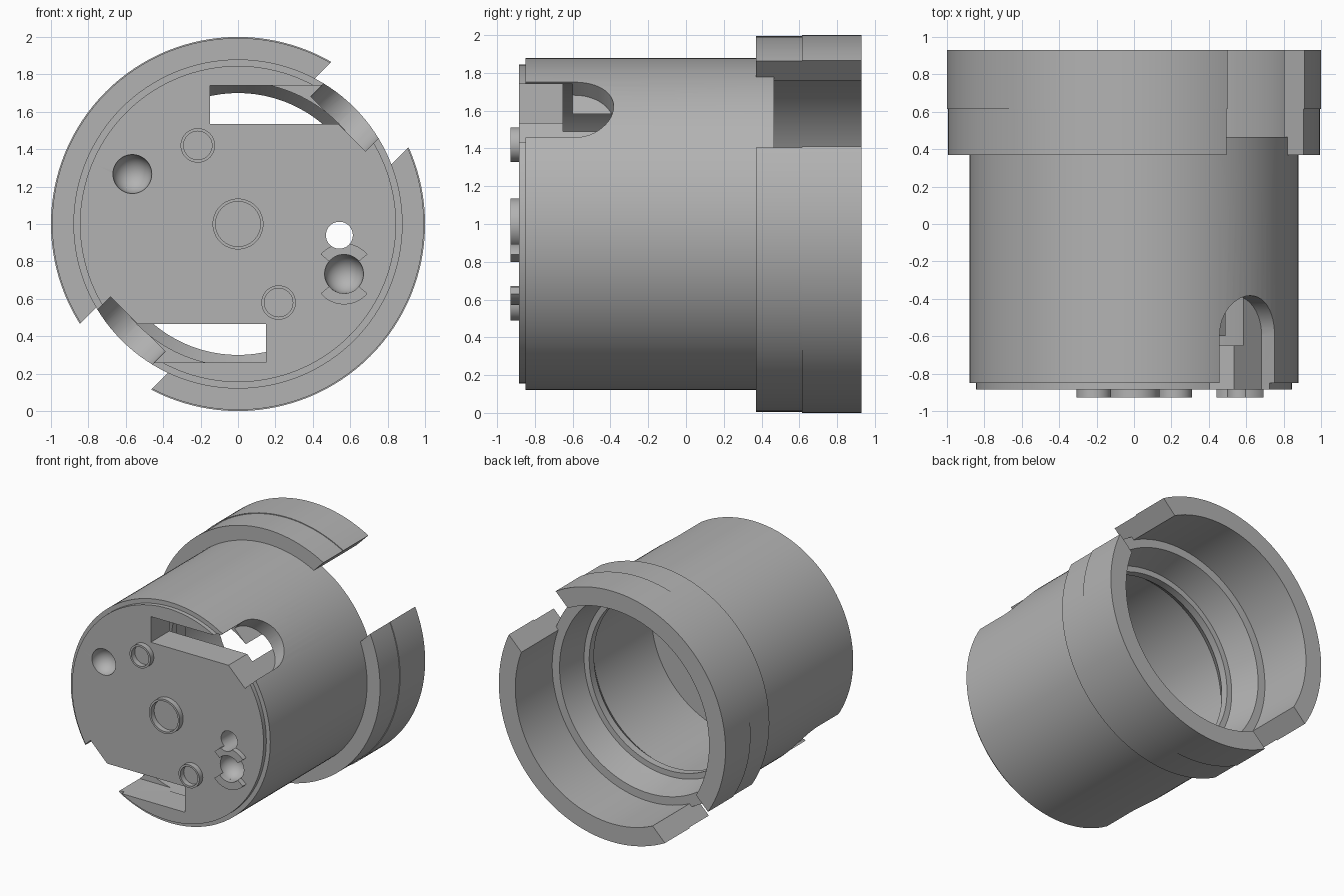
import bpy, bmesh
from math import pi, cos, sin, radians
from mathutils import Matrix, Vector

cube = bpy.data.objects.get("Cube")
if cube:
    bpy.data.objects.remove(cube)

grey = bpy.data.materials.new("plain_grey")
grey.use_nodes = True
grey.diffuse_color = (0.45, 0.45, 0.45, 1)
grey.node_tree.nodes["Principled BSDF"].inputs["Base Color"].default_value = (0.45, 0.45, 0.45, 1)

AXIS = Vector((0, 0, 1))  # the barrel lies along y at this height


def finish(name, bm, at=(0, 0)):
    bmesh.ops.remove_doubles(bm, verts=bm.verts, dist=1e-5)
    bmesh.ops.recalc_face_normals(bm, faces=bm.faces)
    bm.transform(Matrix.Translation(AXIS + Vector((at[0], 0, at[1]))))
    mesh = bpy.data.meshes.new(name)
    bm.to_mesh(mesh)
    bm.free()
    mesh.materials.append(grey)
    ob = bpy.data.objects.new(name, mesh)
    bpy.context.collection.objects.link(ob)
    return ob


def lathe(name, profile, at=(0, 0), start=0, sweep=360, steps=128, closed=True):
    """Turn a (radius, y) profile around the y direction."""
    bm = bmesh.new()
    full = sweep == 360
    rings = []
    for i in range(steps if full else steps + 1):
        a = radians(start + sweep * i / steps)
        rings.append([bm.verts.new((r * cos(a), y, r * sin(a))) for r, y in profile])
    n = len(profile)
    for i in range(steps):
        p, q = rings[i], rings[(i + 1) % len(rings)]
        for j in range(n if closed else n - 1):
            k = (j + 1) % n
            bm.faces.new((p[j], p[k], q[k], q[j]))
    if not full:
        bm.faces.new(rings[0])
        bm.faces.new(rings[-1])
    return finish(name, bm, at)


def block(name, x, y, z, turn=0):
    """Box from ranges, turned around the barrel axis."""
    bm = bmesh.new()
    bmesh.ops.create_cube(bm, size=1)
    for v in bm.verts:
        v.co = [rng[0] if c < 0 else rng[1] for c, rng in zip(v.co, (x, y, z))]
    bm.transform(Matrix.Rotation(radians(-turn), 4, 'Y'))
    return finish(name, bm)


def ball(name, at, radius, y):
    bm = bmesh.new()
    bmesh.ops.create_uvsphere(bm, u_segments=40, v_segments=24, radius=radius)
    bm.transform(Matrix.Translation((0, y, 0)))
    return finish(name, bm, at)


def slot_end(name, turn):
    """Radial round bar that gives the side slot its rounded end."""
    bm = bmesh.new()
    bmesh.ops.create_cone(bm, cap_ends=True, segments=48, radius1=0.207, radius2=0.207, depth=0.343)
    bm.transform(Matrix.Rotation(radians(-turn), 4, 'Y') @ Matrix.Translation((0.9285, -0.59, 0))
                 @ Matrix.Rotation(pi / 2, 4, 'Y'))
    return finish(name, bm)


def cut(ob, cutters):
    for c in cutters:
        c.hide_render = True
        mod = ob.modifiers.new("cut", 'BOOLEAN')
        mod.operation = 'DIFFERENCE'
        mod.solver = 'EXACT'
        mod.object = c
        bpy.context.view_layer.objects.active = ob
        bpy.ops.object.modifier_apply(modifier=mod.name)


# Barrel with solid front plate and stepped bore
barrel = lathe("barrel", [
    (0, -0.885), (0.845, -0.885), (0.845, -0.85), (0.88, -0.85), (0.88, 0.928),
    (0.855, 0.928), (0.855, 0.465), (0.79, 0.465), (0.77, 0.35), (0.745, 0.22),
    (0.70, 0.22), (0.70, 0.16), (0.76, 0.08), (0.76, -0.65), (0, -0.65)], closed=False)

# Wider collar at the back
collar = lathe("collar", [(0.865, 0.37), (0.994, 0.37), (0.994, 0.615), (1, 0.615),
                          (1, 0.93), (0.855, 0.93), (0.855, 0.6), (0.865, 0.6)])

# Two diagonal notches through the back rim
rim_cutters, collar_cutters = [], []
for turn, low, high in ((45, -0.355, 0.26), (225, -0.22, 0.297)):
    rim_cutters.append(block("rim_notch_cutter", (0.5, 1.2), (0.465, 1.1), (low, high), turn))
    collar_cutters.append(block("collar_notch_cutter", (0.5, 1.2), (0.2, 1.1), (low, high), turn))

# Front windows and rounded side slots, repeated half a turn apart
slot_cutters = []
for half in (0, 180):
    slot_cutters += [
        block("window_cutter", (-0.15, 0.54), (-1, -0.6), (0.535, 0.74), half),
        block("side_slot_cutter", (0.757, 1.1), (-1, -0.59), (-0.207, 0.207), half + 45),
        slot_end("slot_end_cutter", half + 45)]

# Round through hole and two spherical sockets
hole = lathe("hole_cutter", [(0, -1.1), (0.072, -1.1), (0.072, -0.5), (0, -0.5)],
             (0.542, -0.06), steps=40, closed=False)
sockets = [ball("socket_cutter", at, 0.104, -0.885) for at in ((-0.565, 0.267), (0.567, -0.267))]

cut(barrel, rim_cutters + slot_cutters + [hole] + sockets)
cut(collar, collar_cutters)

# Raised rings on the front plate
parts = [barrel, collar]
for name, at, r in (("centre_ring", (0, 0), 0.136), ("upper_ring", (-0.215, 0.42), 0.092),
                    ("lower_ring", (0.217, -0.42), 0.092)):
    parts.append(lathe(name, [(r - 0.016, -0.87), (r - 0.016, -0.928), (r, -0.928), (r, -0.87)],
                       at, steps=48))

# Raised arcs around the lower socket
for name, start in (("upper_arc", 40), ("lower_arc", 220)):
    arc = lathe(name, [(0.104, -0.87), (0.104, -0.928), (0.163, -0.928), (0.163, -0.87)],
                (0.567, -0.267), start, 100, 24)
    parts.append(arc)
    if name == "upper_arc":
        cut(arc, [hole])

for c in rim_cutters + collar_cutters + slot_cutters + sockets + [hole]:
    bpy.data.objects.remove(c)

# Smooth round surfaces, crisp edges
bpy.ops.object.select_all(action='DESELECT')
for ob in parts:
    ob.select_set(True)
bpy.context.view_layer.objects.active = barrel
bpy.ops.object.shade_smooth_by_angle(angle=radians(25))
